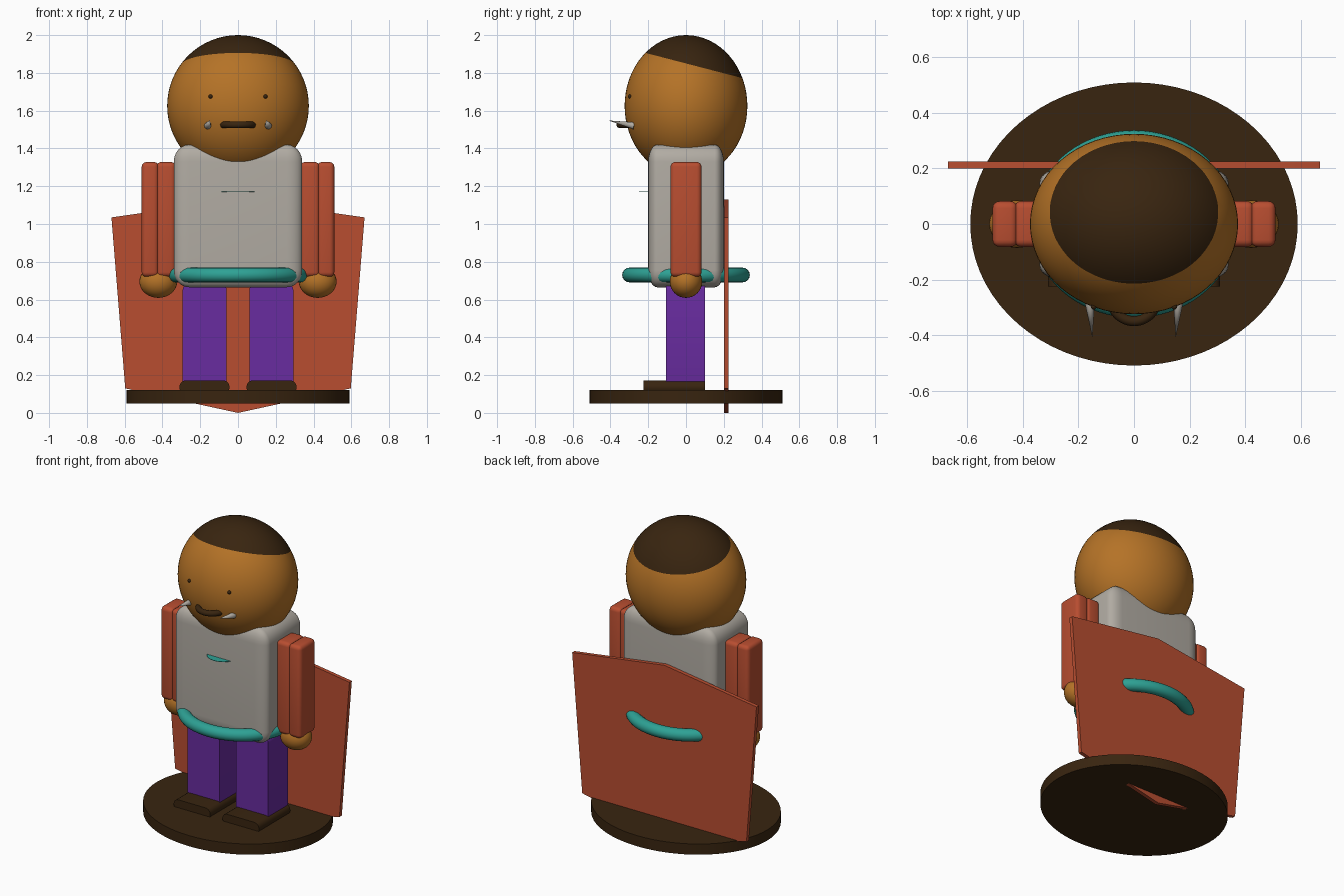
import bpy, bmesh, math
from mathutils import Vector, Matrix

if "Cube" in bpy.data.objects:
    bpy.data.objects.remove(bpy.data.objects["Cube"])


def material(name, rgb):
    m = bpy.data.materials.new(name)
    m.use_nodes = True
    m.diffuse_color = (*rgb, 1)
    m.node_tree.nodes["Principled BSDF"].inputs["Base Color"].default_value = (*rgb, 1)
    return m


DARK = material("dark brown", (0.04, 0.018, 0.005))
SKIN = material("warm tan", (0.46, 0.17, 0.02))
RED = material("brick red", (0.48, 0.075, 0.03))
WHITE = material("off white", (0.44, 0.41, 0.365))
TEAL = material("teal", (0.027, 0.36, 0.3))
PURPLE = material("purple", (0.14, 0.025, 0.35))


def finish(name, bm, *mats, angle=35):
    bmesh.ops.recalc_face_normals(bm, faces=bm.faces)
    me = bpy.data.meshes.new(name)
    bm.to_mesh(me)
    bm.free()
    for m in mats:
        me.materials.append(m)
    ob = bpy.data.objects.new(name, me)
    bpy.context.collection.objects.link(ob)
    bpy.ops.object.select_all(action="DESELECT")
    ob.select_set(True)
    bpy.context.view_layer.objects.active = ob
    bpy.ops.object.shade_smooth_by_angle(angle=math.radians(angle))
    return ob


def place(bm, loc, scale):
    bm.transform(Matrix.Translation(loc) @ Matrix.Diagonal((*scale, 1)))


def ellipsoid_mesh(loc, radii, seg=48):
    bm = bmesh.new()
    bmesh.ops.create_uvsphere(bm, u_segments=seg, v_segments=seg // 2, radius=1)
    place(bm, loc, radii)
    return bm


def box(name, lo, hi, mat, bevel=0.0, seg=4, axis=None, stretched=False):
    """Box between two corners; bevel all edges or those along one axis.
    A stretched bevel is a fraction of each side."""
    lo, hi = Vector(lo), Vector(hi)
    bm = bmesh.new()
    bmesh.ops.create_cube(bm, size=1)
    if not stretched:
        place(bm, (0, 0, 0), hi - lo)
    edges = [e for e in bm.edges if axis is None
             or abs((e.verts[0].co - e.verts[1].co).normalized()[axis]) > 0.9]
    if bevel:
        bmesh.ops.bevel(bm, geom=edges, offset=bevel, segments=seg,
                        profile=0.5, affect="EDGES")
    place(bm, (lo + hi) / 2, hi - lo if stretched else (1, 1, 1))
    return finish(name, bm, mat)


def ring(name, loc, outer, tube, mat):
    """Torus with elliptical outline, outer = (x, y) reach."""
    bm = bmesh.new()
    n, k = 72, 16
    rows = []
    for i in range(n):
        a = math.tau * i / n
        row = []
        for j in range(k):
            b = math.tau * j / k
            d = tube * (math.cos(b) - 1)
            row.append(bm.verts.new(((outer[0] + d) * math.cos(a),
                                     (outer[1] + d) * math.sin(a),
                                     tube * math.sin(b))))
        rows.append(row)
    for i in range(n):
        p, q = rows[i], rows[(i + 1) % n]
        for j in range(k):
            bm.faces.new((p[j], q[j], q[(j + 1) % k], p[(j + 1) % k]))
    place(bm, loc, (1, 1, 1))
    return finish(name, bm, mat, angle=60)


# Round stand
bm = bmesh.new()
bmesh.ops.create_cone(bm, cap_ends=True, segments=72, radius1=1, radius2=1, depth=1)
place(bm, (0, 0, 0.085), (0.59, 0.51, 0.07))
finish("stand", bm, DARK)

# Cape: flat kite-like panel behind the figure
bm = bmesh.new()
outline = [(0, 0), (0.597, 0.13), (0.67, 1.035), (0, 1.13), (-0.67, 1.035), (-0.597, 0.13)]
panel = bm.faces.new([bm.verts.new((x, 0.2, z)) for x, z in outline])
out = bmesh.ops.extrude_face_region(bm, geom=[panel])
bmesh.ops.translate(bm, vec=(0, 0.025, 0),
                    verts=[g for g in out["geom"] if isinstance(g, bmesh.types.BMVert)])
finish("cape", bm, RED)

# Torso, belt and thin chest disc
box("torso", (-0.34, -0.2, 0.665), (0.34, 0.2, 1.42), WHITE, 0.12, 6, stretched=True)
ring("belt", (0, 0, 0.73), (0.372, 0.338), 0.039, TEAL)
bm = bmesh.new()
bmesh.ops.create_cone(bm, cap_ends=True, segments=40, radius1=0.1, radius2=0.1, depth=0.002)
place(bm, (0, -0.15, 1.17), (1, 1, 1))
finish("chest_disc", bm, TEAL)

# Head with the hair cap split off by a tilted plane
bm = ellipsoid_mesh((0, 0, 1.625), (0.375, 0.325, 0.375), 64)
hair_point, hair_normal = Vector((0, 0, 1.85)), Vector((0, 0.26, 1)).normalized()
bmesh.ops.bisect_plane(bm, geom=bm.verts[:] + bm.edges[:] + bm.faces[:],
                       plane_co=hair_point, plane_no=hair_normal)
for f in bm.faces:
    f.material_index = int((f.calc_center_median() - hair_point).dot(hair_normal) > 0)
finish("head", bm, SKIN, DARK)

# Mouth
ring("mouth", (0, -0.268, 1.525), (0.1, 0.1), 0.018, DARK)

# Paired parts
for side, label in ((1, "left"), (-1, "right")):

    def span(name, x0, x1, y0, y1, z0, z1, mat, **kw):
        a, b = sorted((side * x0, side * x1))
        box(f"{label}_{name}", (a, y0, z0), (b, y1, z1), mat, **kw)

    span("leg", 0.06, 0.293, -0.105, 0.1, 0.13, 0.685, PURPLE, bevel=0.035, axis=1)
    span("shoe", 0.045, 0.31, -0.225, 0.1, 0.1, 0.172, DARK, bevel=0.033, axis=1)
    span("arm_inner", 0.33, 0.432, -0.082, 0.082, 0.72, 1.328, RED, bevel=0.025)
    span("arm_outer", 0.42, 0.51, -0.082, 0.082, 0.72, 1.328, RED, bevel=0.025)
    finish(f"{label}_hand",
           ellipsoid_mesh((side * 0.422, 0, 0.695), (0.1, 0.086, 0.086), 32), SKIN)
    finish(f"{label}_eye",
           ellipsoid_mesh((side * 0.145, -0.297, 1.675), (0.011, 0.011, 0.011), 16), DARK)

    # Tusk: slim cone pointing forward
    root, tip = Vector((side * 0.16, -0.275, 1.52)), Vector((side * 0.15, -0.41, 1.548))
    bm = bmesh.new()
    bmesh.ops.create_cone(bm, cap_ends=True, segments=12, radius1=0.019, radius2=0,
                          depth=(tip - root).length)
    turn = (tip - root).to_track_quat("Z", "Y").to_matrix().to_4x4()
    bm.transform(Matrix.Translation((root + tip) / 2) @ turn)
    finish(f"{label}_tusk", bm, WHITE)
